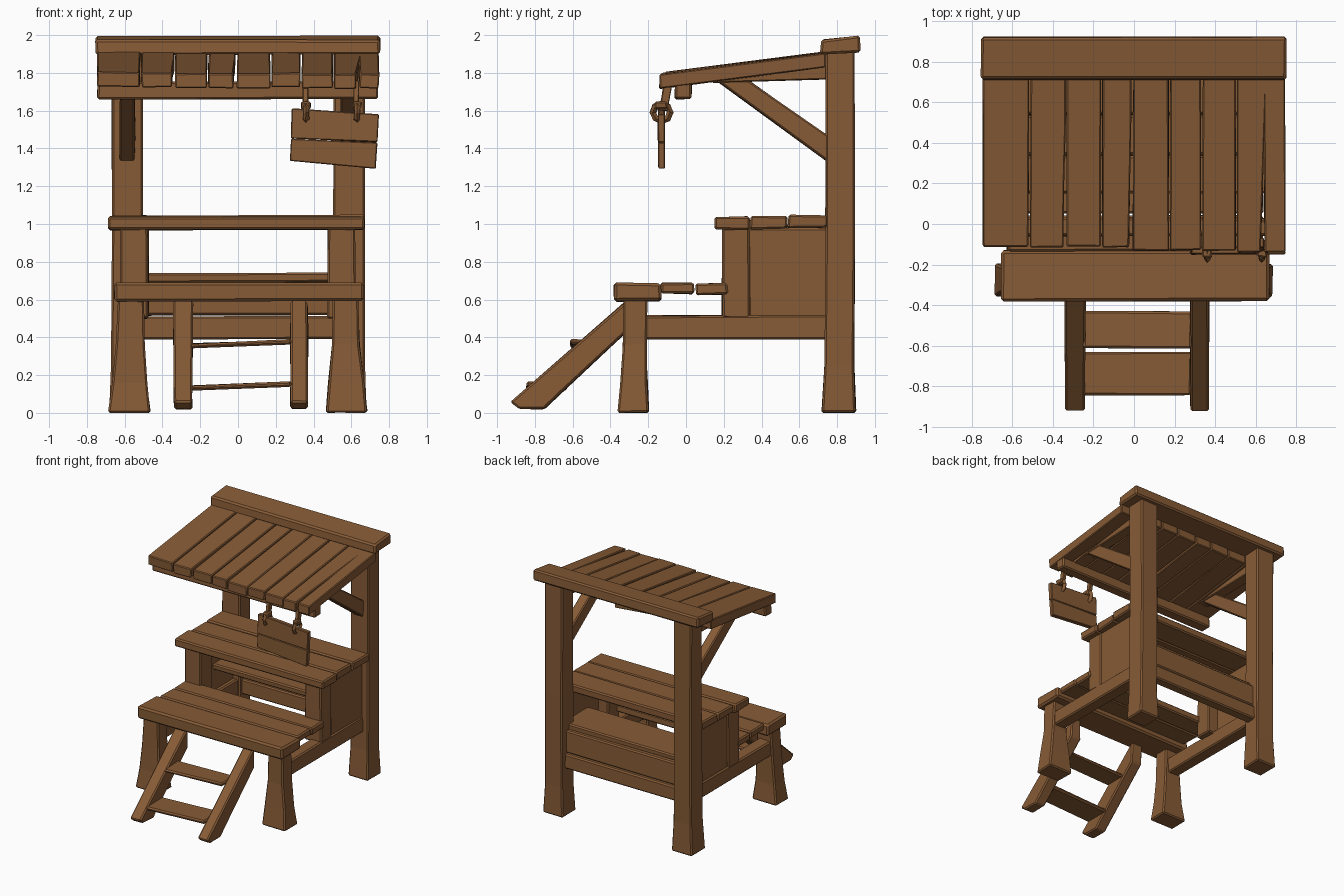
import bpy, bmesh, math, random
from mathutils import Vector, Matrix

if "Cube" in bpy.data.objects:
    bpy.data.objects.remove(bpy.data.objects["Cube"])

random.seed(4)
wood = bpy.data.materials.new("brown wood")
wood.diffuse_color = (0.242, 0.105, 0.037, 1)
wood.use_nodes = True
wood.node_tree.nodes["Principled BSDF"].inputs["Base Color"].default_value = wood.diffuse_color


def finish(name, bm, bevel=0.01, jitter=0.004):
    for v in bm.verts:
        v.co += Vector([random.uniform(-jitter, jitter) for _ in range(3)])
        v.co.z = max(v.co.z, 0)
    bmesh.ops.recalc_face_normals(bm, faces=bm.faces)
    me = bpy.data.meshes.new(name)
    bm.to_mesh(me)
    bm.free()
    me.materials.append(wood)
    ob = bpy.data.objects.new(name, me)
    bpy.context.collection.objects.link(ob)
    if bevel:
        mod = ob.modifiers.new("worn edges", 'BEVEL')
        mod.width, mod.segments = bevel, 1
    return ob


def loft(name, rings, **kw):
    """Join rectangles (z, x0, x1, y0, y1) stacked upwards."""
    bm = bmesh.new()
    loops = [[bm.verts.new(p) for p in ((a, c, z), (b, c, z), (b, d, z), (a, d, z))]
             for z, a, b, c, d in rings]
    bm.faces.new(loops[0])
    bm.faces.new(loops[-1])
    for lo, hi in zip(loops, loops[1:]):
        for i in range(4):
            j = (i + 1) % 4
            bm.faces.new((lo[i], lo[j], hi[j], hi[i]))
    return finish(name, bm, **kw)


def box(name, x, y, z, **kw):
    return loft(name, [(z[0], *x, *y), (z[1], *x, *y)], **kw)


def prism(name, pts, axis, a, b, shear=0, **kw):
    """Extrude a 2D outline along an axis; shear raises z with y."""
    bm = bmesh.new()

    def put(p, t):
        c = list(p)
        c.insert("xyz".index(axis), t)
        c[2] += shear * c[1]
        return bm.verts.new(c)
    lo, hi = [put(p, a) for p in pts], [put(p, b) for p in pts]
    bm.faces.new(lo)
    bm.faces.new(hi)
    for i in range(len(pts)):
        j = (i + 1) % len(pts)
        bm.faces.new((lo[i], lo[j], hi[j], hi[i]))
    return finish(name, bm, **kw)


def side(s, a, b):
    return tuple(sorted((s * a, s * b)))


# Parts repeated on the left and right
for s, tag in ((-1, "left"), (1, "right")):
    loft("back_post_" + tag, [
        (0, *side(s, .50, .68), .72, .90), (.25, *side(s, .505, .67), .735, .89),
        (1.0, *side(s, .505, .67), .74, .892), (1.92, *side(s, .505, .67), .74, .89)])
    loft("front_leg_" + tag, [
        (0, *side(s, .465, .685), -.36, -.195), (.16, *side(s, .48, .665), -.345, -.205),
        (.36, *side(s, .495, .645), -.335, -.21), (.60, *side(s, .50, .635), -.33, -.205)])
    box("side_beam_" + tag, side(s, .52, .625), (-.25, .78), (.39, .515))
    box("counter_post_" + tag, side(s, .475, .622), (.19, .34), (.50, .98))
    box("counter_side_panel_" + tag, side(s, .56, .612), (.33, .75), (.50, .98))
    # roof support: rafter wedge and diagonal brace
    prism("rafter_" + tag, [(.14, 1.75), (.76, 1.765), (.76, 1.86), (.14, 1.78)],
          'x', *side(s, .54, .63), bevel=.006)
    prism("roof_brace_" + tag, [(.16, 1.76), (.76, 1.32), (.76, 1.46), (.33, 1.76)],
          'x', *side(s, .545, .625), bevel=.008)

# Top beam and the front purlin under the roof
prism("top_beam", [(.71, 1.895), (.925, 1.91), (.92, 1.998), (.715, 1.975)],
      'x', -.755, .752, bevel=.012, jitter=.002)
box("front_roof_beam", (-.745, .74), (-.06, .03), (1.66, 1.755))

# Sloping roof planks with uneven ends; one is split by a crack
edges = [-.75, -.515, -.335, -.16, -.01, .175, .335, .505, .75]
ends = [-.11, -.115, -.11, -.115, -.13, -.13, -.13, -.14]
for i, y0 in enumerate(ends):
    a, b = edges[i] + .004, edges[i + 1] - .004
    pts = [(a, y0), (b, y0), (b, .74), (a, .74)]
    if i == 7:
        pts[1:1] = [(.624, y0), (.641, .37), (.642, y0)]
    elif i in (1, 3):
        pts[1:2] = [(b - .012, y0), (b - .008, .2), (b, .5)]
    h = random.uniform(-.004, .004)
    prism(f"roof_plank_{i + 1}", pts, 'z', 1.738 + h, 1.815 + h, shear=.129,
          bevel=.006, jitter=.003)

# Counter top planks
for i, (y0, y1, x0, x1) in enumerate([(.15, .335, -.685, .67), (.34, .535, -.67, .66),
                                      (.54, .75, -.67, .67)]):
    box(f"counter_plank_{i + 1}", (x0, x1), (y0, y1), (.97 + .004 * i, 1.04 + .003 * i))

# Shelf inside the counter and the back boards
box("inner_shelf", (-.57, .57), (.47, .80), (.69, .74))
box("back_board_lower", (-.53, .53), (.77, .85), (.39, .51))
box("back_board_upper", (-.53, .53), (.78, .84), (.515, .70))

# Front bench planks
box("bench_front_plank", (-.655, .668), (-.38, -.13), (.592, .688), bevel=.014)
box("bench_middle_plank", (-.62, .635), (-.135, .045), (.63, .688))
box("bench_rear_plank", (-.625, .635), (.05, .22), (.625, .688))

# Ladder rails and steps
rail = [(-.93, .06), (-.885, .022), (-.75, .02), (-.69, .08), (-.31, .43), (-.31, .60)]
prism("ladder_rail_left", rail, 'x', -.342, -.24)
prism("ladder_rail_right", rail, 'x', .277, .372)
for i, (y0, y1, z) in enumerate([(-.845, -.63, .128), (-.615, -.43, .352)]):
    step = box(f"ladder_step_{i + 1}", (-.275, .26), (y0, y1), (-.026, .026))
    step.matrix_world = (Matrix.Translation((.025, 0, z))
                         @ Matrix.Rotation(math.radians(-2.2), 4, 'Y'))

# Hanging sign made of two boards
prism("sign_upper_board", [(.285, 1.612), (.745, 1.582), (.738, 1.432), (.28, 1.453)],
      'y', -.15, -.112, bevel=.005, jitter=.002)
prism("sign_lower_board", [(.282, 1.451), (.738, 1.430), (.73, 1.292), (.275, 1.335)],
      'y', -.148, -.112, bevel=.005, jitter=.002)

# Straps and loops that hold the sign
for n, x in enumerate((.36, .63)):
    prism(f"sign_strap_{n + 1}", [(-.14, 1.60), (-.10, 1.60), (-.07, 1.76), (-.115, 1.76)],
          'x', x - .018, x + .012, bevel=.004, jitter=.003)
    box(f"sign_knot_{n + 1}", (x - .025, x + .025), (-.165, -.10), (1.61, 1.65),
        bevel=.008, jitter=.006)
    bm = bmesh.new()
    grid = []
    for i in range(8):
        t = i * math.tau / 8
        grid.append([])
        for j in range(4):
            u = j * math.tau / 4
            r = .046 + .016 * math.cos(u)
            grid[i].append(bm.verts.new((x + .016 * math.sin(u), -.13 + r * math.cos(t),
                                         1.59 + r * math.sin(t))))
    for i in range(8):
        for j in range(4):
            k, m = (i + 1) % 8, (j + 1) % 4
            bm.faces.new((grid[i][j], grid[k][j], grid[k][m], grid[i][m]))
    finish(f"sign_loop_{n + 1}", bm, bevel=0, jitter=.003)
